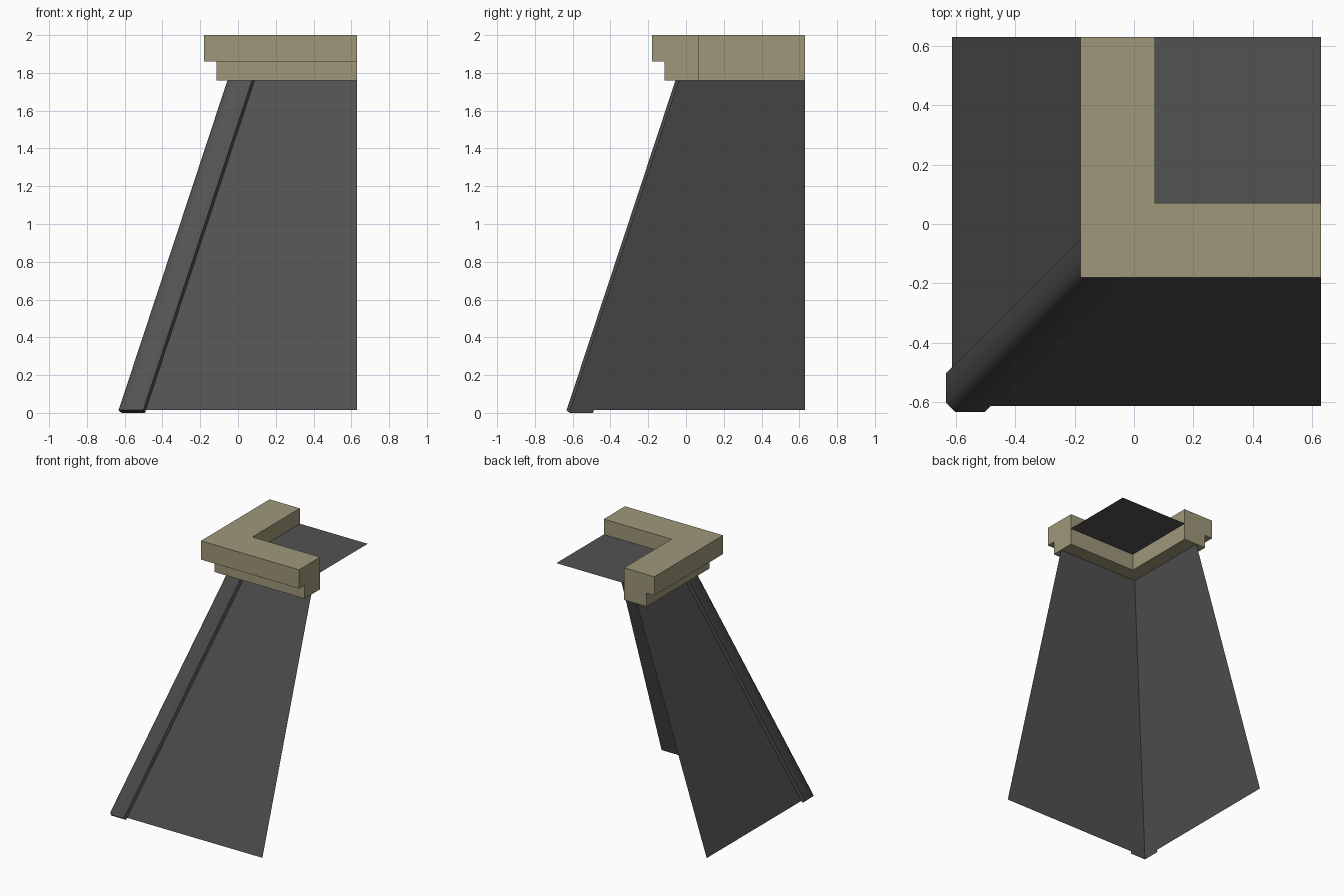
import bpy
import math

if "Cube" in bpy.data.objects:
    bpy.data.objects.remove(bpy.data.objects["Cube"], do_unlink=True)

SLOPE = 0.33      # inward lean of the walls per unit of height
BASE = 0.015      # bottom of the walls
CAP = 1.76        # underside of the coping
END = 0.63        # open ends of the section
WALL = -0.612     # wall plane at the base


def make_material(name, rgb):
    mat = bpy.data.materials.new(name)
    mat.use_nodes = True
    color = (*rgb, 1)
    mat.diffuse_color = color
    mat.node_tree.nodes["Principled BSDF"].inputs["Base Color"].default_value = color
    return mat


def make_object(name, verts, faces, mat):
    mesh = bpy.data.meshes.new(name)
    mesh.from_pydata(verts, [], faces)
    mesh.materials.append(mat)
    obj = bpy.data.objects.new(name, mesh)
    bpy.context.collection.objects.link(obj)
    return obj


def lean(x, y, z):
    """Point that leans inwards on both axes with height."""
    shift = SLOPE * (z - BASE)
    return (x + shift, y + shift, z)


def loft(name, rings, mat):
    """Closed solid through matching rings of points."""
    n = len(rings[0])
    faces = [(k * n + i, k * n + (i + 1) % n, (k + 1) * n + (i + 1) % n, (k + 1) * n + i)
             for k in range(len(rings) - 1) for i in range(n)]
    last = (len(rings) - 1) * n
    faces += [tuple(reversed(range(n))), tuple(range(last, last + n))]
    return make_object(name, [p for ring in rings for p in ring], faces, mat)


dark = make_material("dark grey", (0.085, 0.085, 0.085))
stone = make_material("sandy stone", (0.345, 0.312, 0.195))

# Two sloping walls meeting at the corner
low, high = lean(WALL, WALL, BASE), lean(WALL, WALL, CAP)
make_object("front_wall", [low, (END, low[1], BASE), (END, high[1], CAP), high],
            [(0, 1, 2, 3)], dark)
make_object("side_wall", [low, (low[0], END, BASE), (high[0], END, CAP), high],
            [(3, 2, 1, 0)], dark)

# Corner trim: chamfered angle strip with its foot cut square to the walls
half = [(-0.602, -0.632, 0.014), (-0.502, -0.632, 0.014), (-0.488, WALL, 0.0)]
profile = half + [(WALL, WALL, 0.0)] + [(y, x, z) for x, y, z in reversed(half)]
trim = loft("corner_trim",
            [[lean(x, y, z) for x, y, z in profile],
             [lean(x, y, CAP + 0.01) for x, y, z in profile]], dark)
bpy.ops.object.select_all(action="DESELECT")
trim.select_set(True)
bpy.context.view_layer.objects.active = trim
bpy.ops.object.shade_smooth_by_angle(angle=math.radians(50))

# Stepped coping: one section carried around the corner
INNER = 0.07
section = [(INNER, CAP), (INNER, 2.0), (-0.18, 2.0), (-0.18, 1.86), (-0.115, 1.86), (-0.115, CAP)]
loft("coping", [[(END, r, z) for r, z in section],
                [(r, r, z) for r, z in section],
                [(r, END, z) for r, z in section]], stone)

# Flat floor behind the coping
make_object("top_floor", [(x, y, 1.885) for x, y in
                          ((INNER, INNER), (END, INNER), (END, END), (INNER, END))],
            [(0, 1, 2, 3)], dark)

# Consistent outward normals on the solids
import bmesh
for name in ("corner_trim", "coping"):
    mesh = bpy.data.objects[name].data
    bm = bmesh.new()
    bm.from_mesh(mesh)
    bmesh.ops.recalc_face_normals(bm, faces=bm.faces)
    bm.to_mesh(mesh)
    bm.free()
